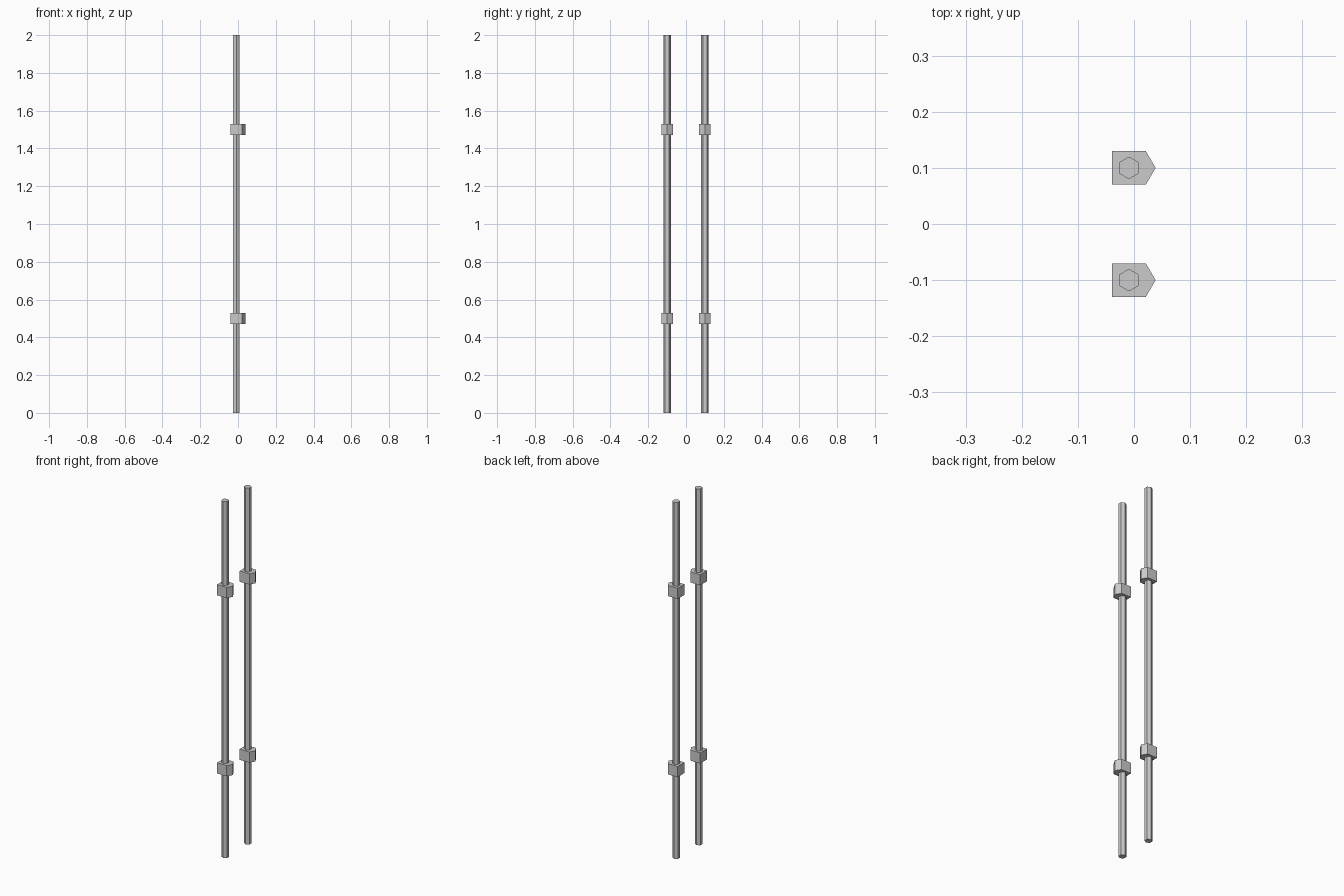
import bpy, bmesh, math

if "Cube" in bpy.data.objects:
    bpy.data.objects.remove(bpy.data.objects["Cube"])

CX = -0.009          # rod axis in x
RAIL_Y = 0.1         # rails mirrored about y = 0


def prism(name, outline, z0, z1):
    """Extrude a flat xy outline from z0 up to z1."""
    bm = bmesh.new()
    face = bm.faces.new([bm.verts.new((x, y, z0)) for x, y in outline])
    top = bmesh.ops.extrude_face_region(bm, geom=[face])["geom"]
    verts = [g for g in top if isinstance(g, bmesh.types.BMVert)]
    bmesh.ops.translate(bm, verts=verts, vec=(0, 0, z1 - z0))
    bmesh.ops.recalc_face_normals(bm, faces=bm.faces[:])
    mesh = bpy.data.meshes.new(name)
    bm.to_mesh(mesh)
    bm.free()
    obj = bpy.data.objects.new(name, mesh)
    bpy.context.collection.objects.link(obj)
    return obj


for side, y in (("left", -RAIL_Y), ("right", RAIL_Y)):
    # Six-sided rod, corners pointing along y
    angles = [math.radians(30 + 60 * i) for i in range(6)]
    hexagon = [(CX + 0.02 * math.cos(a), y + 0.02 * math.sin(a)) for a in angles]
    prism(f"{side}_rod", hexagon, 0, 2)

    # Pointed clamp blocks around the rod
    outline = [(-0.039, y - 0.03), (0.021, y - 0.03), (0.0385, y),
               (0.021, y + 0.03), (-0.039, y + 0.03)]
    for level, z in (("lower", 0.5), ("upper", 1.5)):
        prism(f"{side}_{level}_clamp", outline, z - 0.03, z + 0.03)
